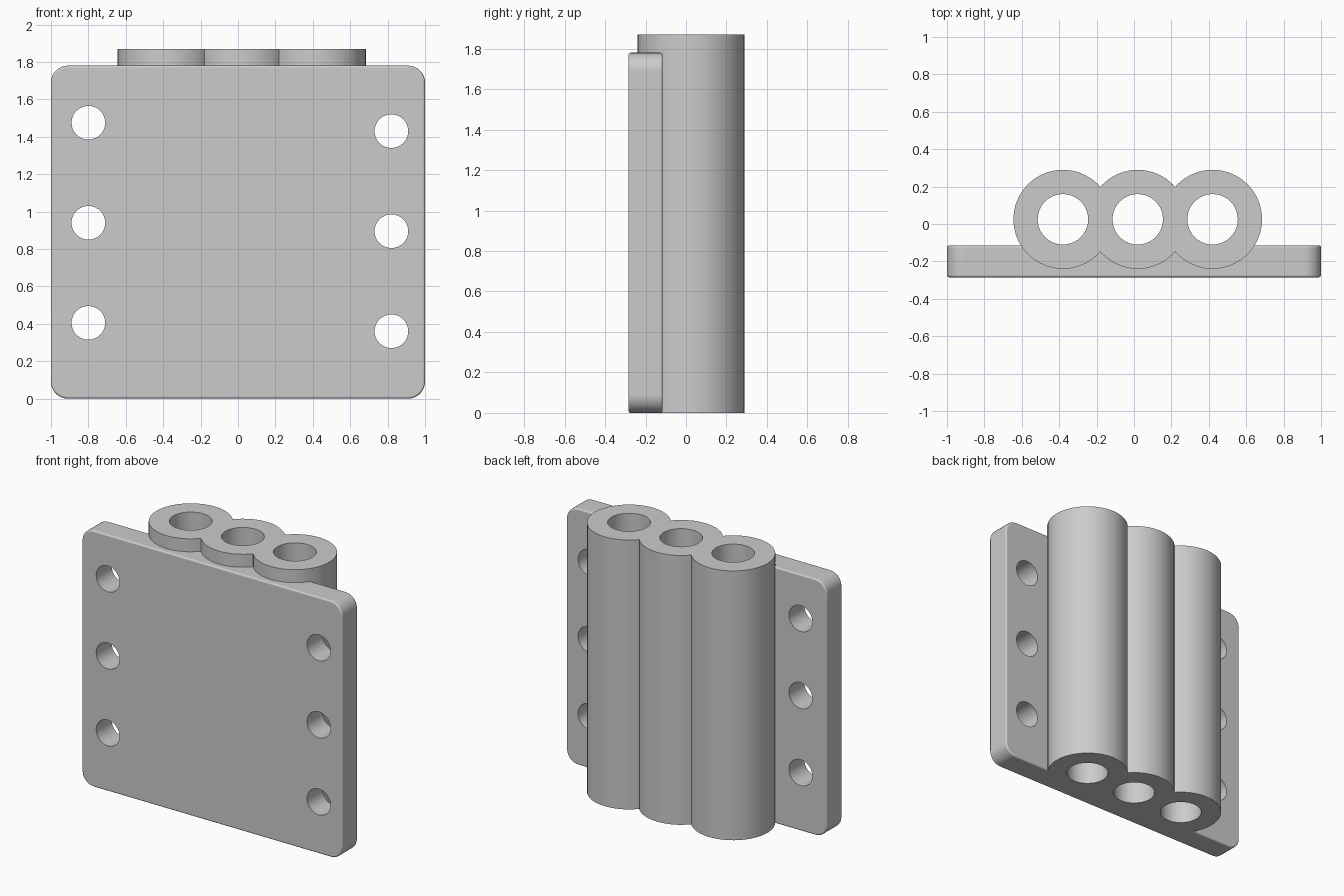
import bpy, bmesh
from math import radians
from mathutils import Matrix, Vector

default = bpy.data.objects.get("Cube")
if default:
    bpy.data.objects.remove(default, do_unlink=True)

grey = bpy.data.materials.new("plain_grey")
grey.use_nodes = True
grey.diffuse_color = (0.6, 0.6, 0.6, 1)
grey.node_tree.nodes["Principled BSDF"].inputs["Base Color"].default_value = (0.6, 0.6, 0.6, 1)

FRONT, BACK, PLATE_TOP = -0.285, -0.115, 1.78
TUBE_TOP, TUBE_Y = 1.87, 0.025
TUBE_X = (-0.38, 0.02, 0.42)


def add_object(name, bm):
    mesh = bpy.data.meshes.new(name)
    bm.to_mesh(mesh)
    bm.free()
    mesh.materials.append(grey)
    obj = bpy.data.objects.new(name, mesh)
    bpy.context.collection.objects.link(obj)
    return obj


def cylinder(name, centre, radius, depth, sides, along_y=False):
    bm = bmesh.new()
    turn = Matrix.Rotation(radians(90 if along_y else 0), 4, 'X')
    bmesh.ops.create_cone(bm, cap_ends=True, segments=sides, radius1=radius, radius2=radius,
                          depth=depth, matrix=Matrix.Translation(centre) @ turn)
    return add_object(name, bm)


def combine(target, tool, operation):
    """Apply a boolean to the target and discard the tool."""
    tool.hide_render = True
    mod = target.modifiers.new(operation.lower(), 'BOOLEAN')
    mod.operation, mod.object, mod.solver = operation, tool, 'EXACT'
    bpy.context.view_layer.objects.active = target
    bpy.ops.object.modifier_apply(modifier=mod.name)
    bpy.data.objects.remove(tool, do_unlink=True)


# Mounting plate: rounded corners, then softened front and back rims
bm = bmesh.new()
size = Vector((2, BACK - FRONT, PLATE_TOP))
centre = Vector((0, (FRONT + BACK) / 2, PLATE_TOP / 2))
bmesh.ops.create_cube(bm, size=1, matrix=Matrix.Translation(centre) @ Matrix.Diagonal(size.to_4d()))
corners = [e for e in bm.edges if abs(e.verts[0].co.y - e.verts[1].co.y) > 0.1]
bmesh.ops.bevel(bm, geom=corners, offset=0.09, segments=8, profile=0.5, affect='EDGES')
rims = [e for e in bm.edges if abs(e.verts[0].co.y - e.verts[1].co.y) < 0.01]
bmesh.ops.bevel(bm, geom=rims, offset=0.012, segments=4, profile=0.5, affect='EDGES')
bracket = add_object("tube_bracket", bm)

# Three overlapping tubes merged into the plate, then bored through
for x in TUBE_X:
    combine(bracket, cylinder("tube", (x, TUBE_Y, TUBE_TOP / 2), 0.265, TUBE_TOP, 40), 'UNION')
for x in TUBE_X:
    combine(bracket, cylinder("bore", (x, TUBE_Y, TUBE_TOP / 2), 0.135, 2.2, 40), 'DIFFERENCE')

# Screw holes: three on each side, the left column slightly lower
for x, low in ((-0.80, 0.405), (0.82, 0.36)):
    for i in range(3):
        hole = cylinder("screw_hole", (x, centre.y, low + i * 0.535), 0.09, 0.4, 32, along_y=True)
        combine(bracket, hole, 'DIFFERENCE')

# Smooth curved walls, crisp rims
bpy.ops.object.select_all(action='DESELECT')
bracket.select_set(True)
bpy.context.view_layer.objects.active = bracket
bpy.ops.object.shade_smooth_by_angle(angle=radians(30))
weighted = bracket.modifiers.new("weighted_normals", 'WEIGHTED_NORMAL')
weighted.keep_sharp = True
